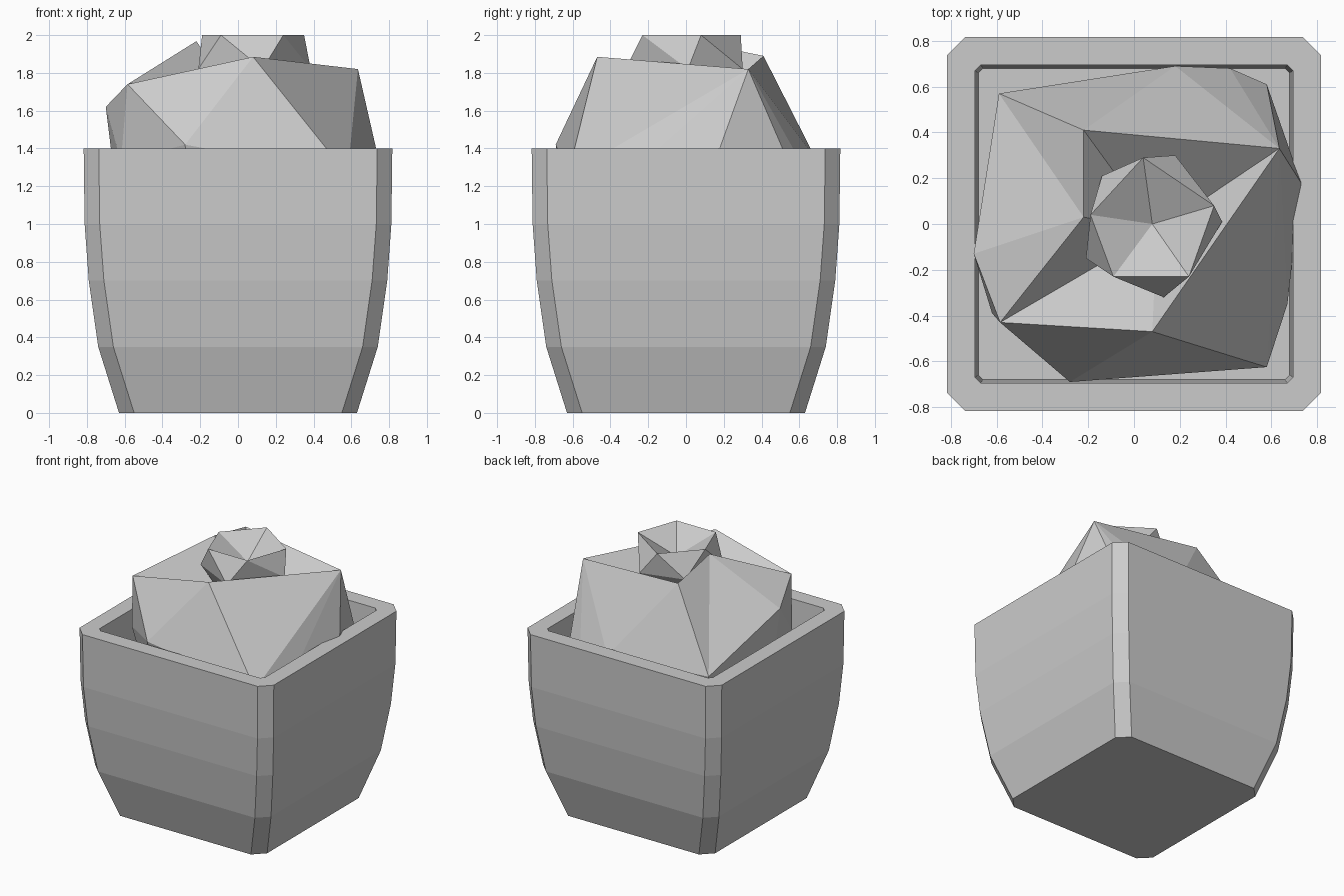
import bpy, bmesh

if "Cube" in bpy.data.objects:
    bpy.data.objects.remove(bpy.data.objects["Cube"], do_unlink=True)

grey = bpy.data.materials.new("plain_grey")
grey.use_nodes = True
grey.diffuse_color = (0.6, 0.6, 0.6, 1)
grey.node_tree.nodes["Principled BSDF"].inputs["Base Color"].default_value = (0.6, 0.6, 0.6, 1)


def finish(bm, name):
    bmesh.ops.recalc_face_normals(bm, faces=bm.faces)
    mesh = bpy.data.meshes.new(name)
    bm.to_mesh(mesh)
    bm.free()
    mesh.materials.append(grey)
    obj = bpy.data.objects.new(name, mesh)
    bpy.context.collection.objects.link(obj)
    return obj


def square_ring(bm, half, cut, z):
    """Square loop with chamfered corners."""
    a, b = half, half - cut
    pts = [(a, -b), (a, b), (b, a), (-b, a), (-a, b), (-a, -b), (-b, -a), (b, -a)]
    return [bm.verts.new((x, y, z)) for x, y in pts]


def bridge(bm, low, high):
    n = len(low)
    for i in range(n):
        j = (i + 1) % n
        bm.faces.new((low[i], low[j], high[j], high[i]))


def fan(bm, loop, tip):
    for i in range(len(loop)):
        bm.faces.new((loop[i], loop[(i + 1) % len(loop)], tip))


# Pot: bulging chamfered walls, flat rim, recessed floor
bm = bmesh.new()
profile = [(0.63, 0.08, 0), (0.74, 0.08, 0.35), (0.79, 0.08, 0.7), (0.812, 0.08, 1.0),
           (0.817, 0.08, 1.4), (0.695, 0.025, 1.4), (0.68, 0.02, 1.05)]
rings = [square_ring(bm, *p) for p in profile]
for low, high in zip(rings, rings[1:]):
    bridge(bm, low, high)
bm.faces.new(rings[0])
bm.faces.new(rings[-1])
finish(bm, "pot")

# Outer leaves: faceted shell with a sunken bowl
bm = bmesh.new()
points = {
    "E": (-0.585, -0.43, 1.74), "D": (0.08, -0.47, 1.885), "C": (0.635, 0.33, 1.82),
    "B": (-0.22, 0.41, 1.89), "M": (-0.22, 0.03, 1.968),
    "H": (-0.62, -0.39, 1.33), "F": (-0.28, -0.69, 1.42), "I": (0.58, -0.625, 1.26),
    "N": (0.67, -0.35, 1.22), "J": (0.73, 0.18, 1.405), "K": (0.58, 0.61, 1.17),
    "P": (0.42, 0.68, 1.2), "L": (0.18, 0.69, 1.34), "A": (-0.59, 0.57, 1.34),
    "G": (-0.7, -0.13, 1.62),
}
v = {k: bm.verts.new(p) for k, p in points.items()}
for tri in "EFD DFI DIC CIN CNJ CJK CKP CPL BCL BLA BAM MAG MGE EGH EHF".split():
    bm.faces.new([v[k] for k in tri])
fan(bm, [v[k] for k in "EDCBM"], bm.verts.new((0.1, -0.03, 1.5)))
skirt = [v[k] for k in "HFINJKPLAG"]
base = [bm.verts.new((p.co.x * 0.9, p.co.y * 0.9, 1.05)) for p in skirt]
bridge(bm, base, skirt)
bm.faces.new(base)
finish(bm, "outer_leaves")

# Bud: twisted five-sided cup with a dimpled top
bm = bmesh.new()
top = [bm.verts.new((x, y, 2.0)) for x, y in
       [(0.04, 0.29), (-0.19, 0.04), (-0.09, -0.23), (0.24, -0.23), (0.35, 0.08)]]
side = [bm.verts.new((x, y, 1.82)) for x, y in
        [(-0.14, 0.21), (-0.21, -0.15), (0.13, -0.32), (0.385, 0.01), (0.18, 0.3)]]
for i in range(5):
    j = (i + 1) % 5
    bm.faces.new((top[i], side[i], top[j]))
    bm.faces.new((side[i], side[j], top[j]))
fan(bm, top, bm.verts.new((0.08, 0, 1.86)))
fan(bm, side, bm.verts.new((0.1, -0.02, 1.35)))
finish(bm, "bud")
